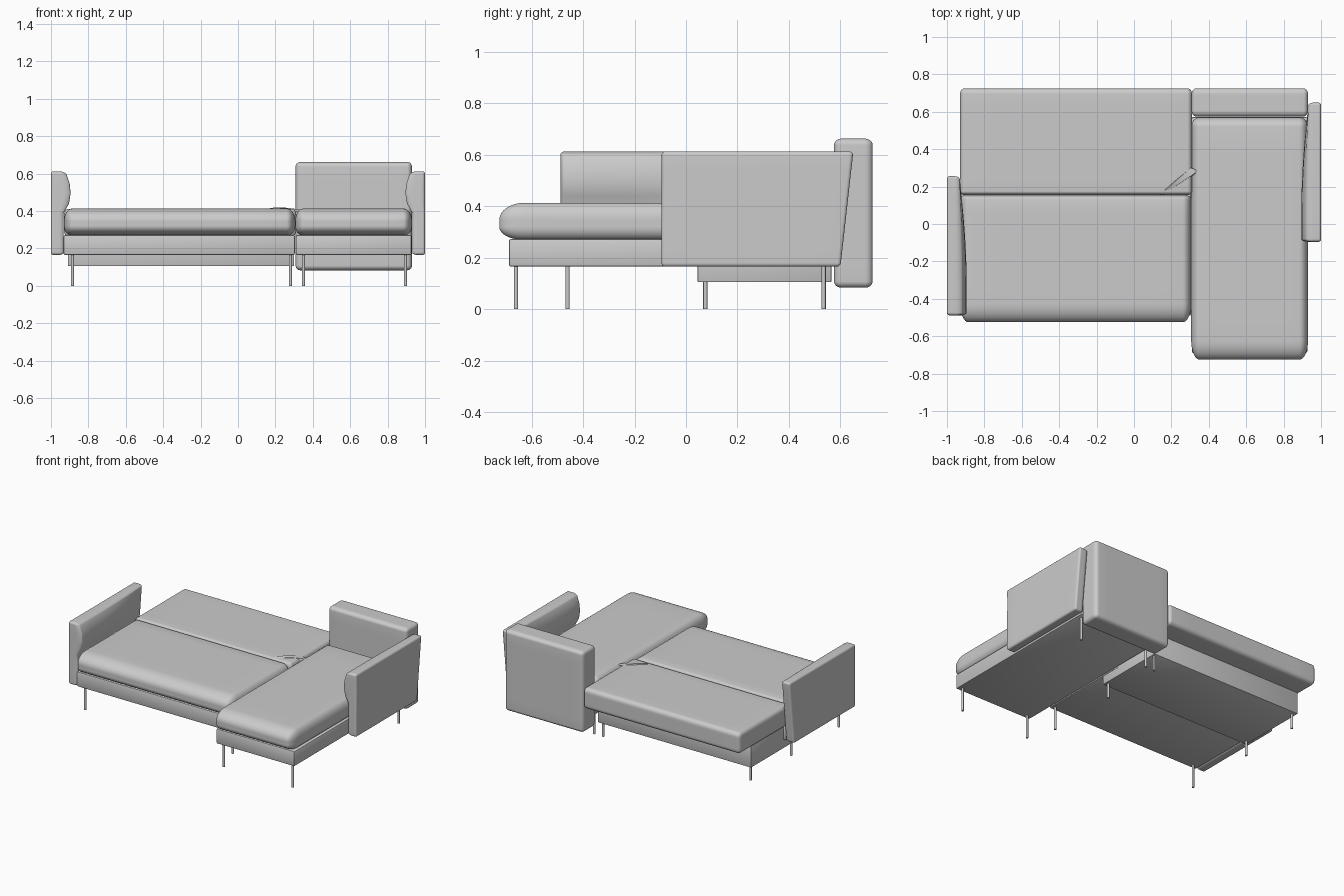
import bpy, bmesh, math

if "Cube" in bpy.data.objects:
    bpy.data.objects.remove(bpy.data.objects["Cube"])


def finish(name, bm, angle=35):
    bmesh.ops.recalc_face_normals(bm, faces=bm.faces)
    me = bpy.data.meshes.new(name)
    bm.to_mesh(me)
    bm.free()
    ob = bpy.data.objects.new(name, me)
    bpy.context.collection.objects.link(ob)
    bpy.ops.object.select_all(action='DESELECT')
    bpy.context.view_layer.objects.active = ob
    ob.select_set(True)
    bpy.ops.object.shade_smooth_by_angle(angle=math.radians(angle))
    return ob


def soft_box(name, lo, hi, r_lo, r_hi, shape=None):
    """Upholstered box: rounding radius per axis, separate for low and high sides."""
    bm = bmesh.new()
    bmesh.ops.create_cube(bm, size=2)
    bmesh.ops.subdivide_edges(bm, edges=bm.edges[:], cuts=15, use_grid_fill=True)
    for v in bm.verts:
        inner, off, rad = [], [], []
        for a in range(3):
            t = v.co[a]
            i0, i1 = lo[a] + r_lo[a], hi[a] - r_hi[a]
            inner.append(i0 + (i1 - i0) * (min(max(t, -.5), .5) + .5))
            off.append(math.tan((t - min(max(t, -.5), .5)) * math.pi / 2))
            rad.append(r_lo[a] if t < 0 else r_hi[a])
        big = max(abs(o) for o in off)
        length = math.sqrt(sum(o * o for o in off))
        k = big / length if length > 1e-9 else 0
        p = [inner[a] + off[a] * k * rad[a] for a in range(3)]
        v.co = shape(*p) if shape else p
    return finish(name, bm, 60)


def hard_box(name, lo, hi, bevel=.008):
    bm = bmesh.new()
    bmesh.ops.create_cube(bm, size=1)
    for v in bm.verts:
        v.co = [(lo[a] + hi[a]) / 2 + v.co[a] * (hi[a] - lo[a]) for a in range(3)]
    bmesh.ops.bevel(bm, geom=bm.edges[:], offset=bevel, segments=2, profile=.5, affect='EDGES')
    return finish(name, bm)


def leg(name, x, y, top):
    bm = bmesh.new()
    bmesh.ops.create_cone(bm, cap_ends=True, segments=16, radius1=.008, radius2=.008, depth=top)
    bmesh.ops.translate(bm, verts=bm.verts, vec=(x, y, top / 2))
    return finish(name, bm)


def arm(name, side, y0):
    """Slab with a padded inner bulge and a back edge leaning outwards."""
    z0, z1, depth = .165, .612, .745

    def shape(x, y, z):
        v = (y - y0) / depth
        w = max(0, min(1, (z - .39) / (z1 - .39)))
        inward = max(0, (x + 1) / .068)
        x += .037 * inward * math.sin(math.pi * w) ** .6 * math.cos(max(0, v - .25) / .75 * math.pi / 2)
        y -= .05 * max(0, v) * (z1 - z) / (z1 - z0)
        return (-side * x, y, z)

    r = (.012, .015, .015)
    return soft_box(name, (-1, y0, z0), (-.932, y0 + depth, z1), r, (.025, .015, .015), shape)


# arms
arm("left_arm", -1, -.488)
arm("right_arm", 1, -.095)

# cushions
soft_box("sofa_seat_cushion", (-.93, -.525, .268), (.306, .157, .413),
         (.045, .10, .05), (.045, .025, .065))
soft_box("folded_backrest", (-.93, .155, .262), (.31, .725, .412),
         (.025, .02, .03), (.025, .03, .03))
soft_box("chaise_seat_cushion", (.306, -.725, .268), (.93, .57, .413),
         (.045, .10, .05), (.045, .05, .065))
soft_box("chaise_backrest", (.308, .575, .083), (.93, .725, .662),
         (.025, .03, .025), (.025, .03, .025))

# upholstered bases
hard_box("sofa_front_base", (-.932, -.49, .165), (.304, .2, .272))
hard_box("sofa_rear_base", (-.91, .045, .105), (.3, .565, .27), .004)
hard_box("chaise_base", (.309, -.688, .165), (.927, .572, .272))

# thin fabric fold across the corner of the folded backrest
bm = bmesh.new()
rows = []
for i in range(9):
    t = i / 8
    x, y = .14 + .165 * t, .16 + .14 * t
    z = .408 + .012 * math.sin(math.pi * t)
    rows.append([bm.verts.new(p) for p in ((x - .004, y + .006, .395), (x, y, z),
                                           (x + .02 + .02 * t, y - .015 * t, z - .004),
                                           (x + .03 + .01 * t, y - .02 * t, .395))])
for a, b in zip(rows, rows[1:]):
    for j in range(3):
        bm.faces.new((a[j], a[j + 1], b[j + 1], b[j]))
finish("fabric_fold", bm)

# legs
for i, x in enumerate((-.885, .28)):
    for j, (y, top) in enumerate(((-.46, .17), (.075, .11), (.535, .11))):
        leg(f"sofa_leg_{i}_{j}", x, y, top)
for i, x in enumerate((.35, .895)):
    for j, y in enumerate((-.66, .535)):
        leg(f"chaise_leg_{i}_{j}", x, y, .17)
